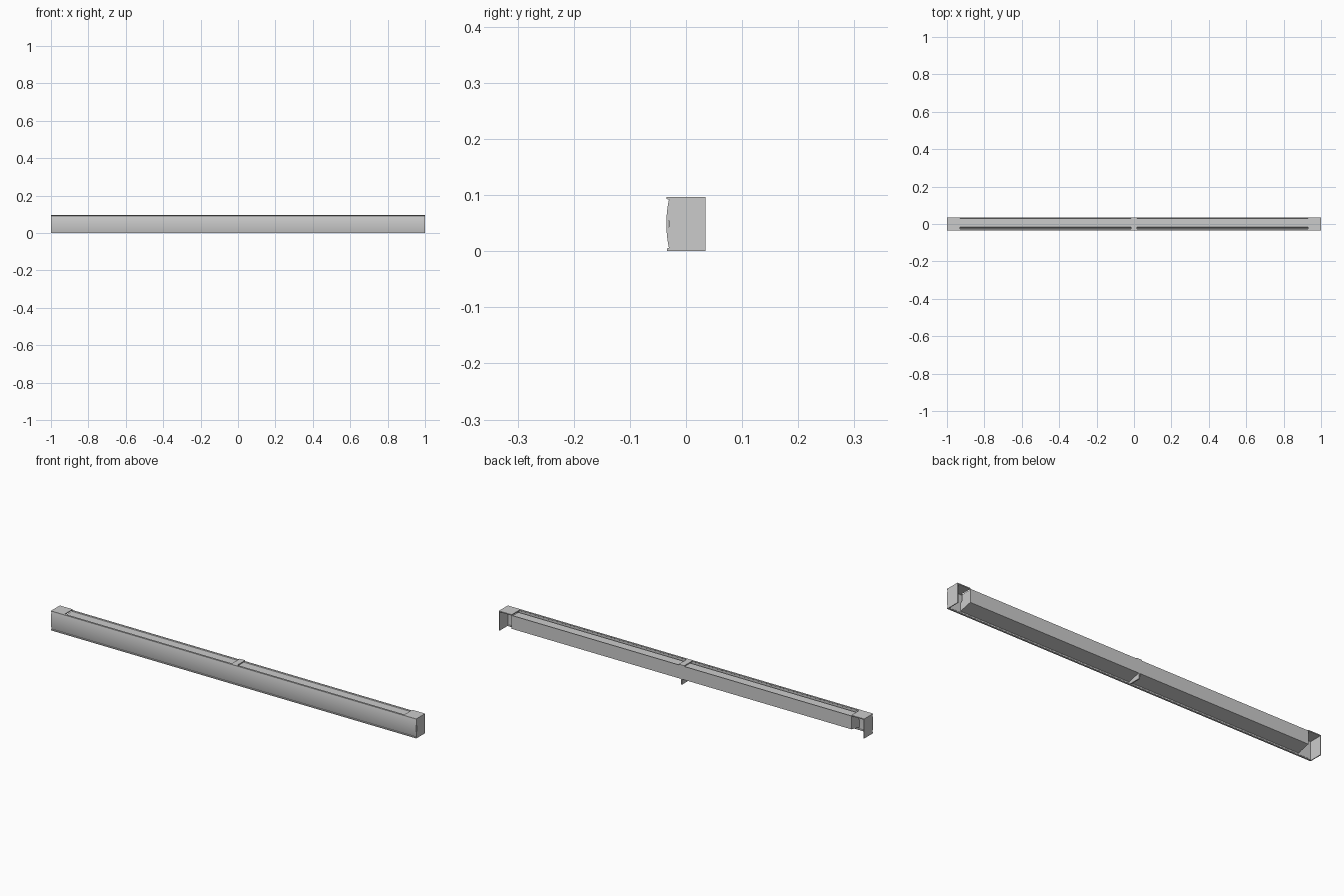
import bpy
import bmesh

if "Cube" in bpy.data.objects:
    bpy.data.objects.remove(bpy.data.objects["Cube"])


def extrude_x(name, profile, x0, x1):
    """Closed (y, z) profile extruded along x."""
    bm = bmesh.new()
    a = [bm.verts.new((x0, y, z)) for y, z in profile]
    b = [bm.verts.new((x1, y, z)) for y, z in profile]
    n = len(profile)
    bm.faces.new(a)
    bm.faces.new(b[::-1])
    for i in range(n):
        j = (i + 1) % n
        bm.faces.new((a[j], a[i], b[i], b[j]))
    bmesh.ops.recalc_face_normals(bm, faces=bm.faces[:])
    me = bpy.data.meshes.new(name)
    bm.to_mesh(me)
    bm.free()
    ob = bpy.data.objects.new(name, me)
    bpy.context.collection.objects.link(ob)
    return ob


def smooth(ob):
    bpy.ops.object.select_all(action='DESELECT')
    ob.select_set(True)
    bpy.context.view_layer.objects.active = ob
    bpy.ops.object.shade_smooth_by_angle()


def mirror_x(ob):
    ob.modifiers.new("mirror", 'MIRROR').use_axis[0] = True
    return ob


# Front cover: shallow bowed sheet with a small lip at top and bottom
outer = [(-0.034, 0.0), (-0.034, 0.005), (-0.0305, 0.006)]
for i in range(1, 12):
    t = i / 6 - 1
    outer.append((-0.035 + 0.0045 * t * t, 0.049 + 0.043 * t))
outer += [(-0.0305, 0.092), (-0.035, 0.093), (-0.035, 0.097)]
inner = [(-0.026, 0.097), (-0.026, 0.094), (-0.029, 0.092),
         (-0.031, 0.049), (-0.029, 0.006), (-0.026, 0.003), (-0.026, 0.0)]
smooth(extrude_x("front_cover", outer + inner, -1.0, 1.0))

# Main body halves, set back from the cover by a narrow slot at the top
body = [(0.035, 0.027), (0.035, 0.093), (0.031, 0.093), (0.029, 0.089),
        (-0.017, 0.089), (-0.020, 0.086), (-0.020, 0.06),
        (-0.029, 0.05), (-0.029, 0.012)]
mirror_x(extrude_x("body_half", body, 0.003, 0.93))

# End caps: outer wall, top plate and bottom flange, open at the back
wall = [(-0.03, 0.0), (0.035, 0.0), (0.035, 0.097), (-0.03, 0.097)]
mirror_x(extrude_x("end_cap_wall", wall, 0.996, 1.0))
top = [(-0.03, 0.092), (0.035, 0.092), (0.035, 0.097), (-0.03, 0.097)]
mirror_x(extrude_x("end_cap_top", top, 0.93, 0.998))

# Centre joint: top strip and a thin dividing wall
extrude_x("centre_joint_top", top, -0.015, 0.015)
extrude_x("centre_joint_wall", wall, -0.003, 0.003)
